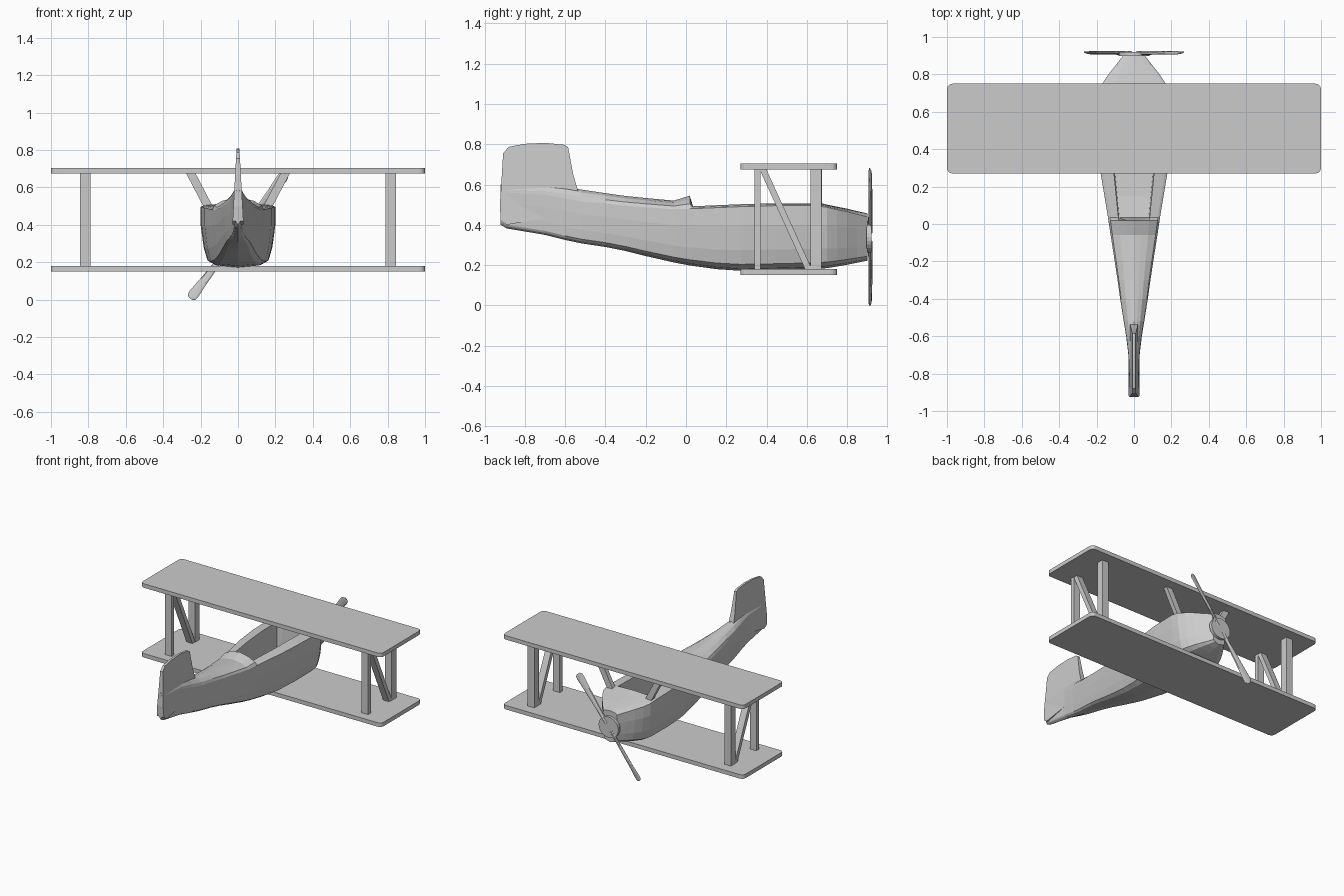
import bpy, bmesh, math
from mathutils import Vector, Matrix


def make(name, verts, faces):
    bm = bmesh.new()
    vs = [bm.verts.new(v) for v in verts]
    for f in faces:
        bm.faces.new([vs[i] for i in f])
    bmesh.ops.recalc_face_normals(bm, faces=bm.faces)
    me = bpy.data.meshes.new(name)
    bm.to_mesh(me)
    bm.free()
    ob = bpy.data.objects.new(name, me)
    bpy.context.collection.objects.link(ob)
    return ob


def loft(name, rings):
    # closed skin over equally sized rings, capped at both ends
    n = len(rings[0])
    verts = [p for r in rings for p in r]
    faces = [(k*n + i, k*n + (i+1) % n, (k+1)*n + (i+1) % n, (k+1)*n + i)
             for k in range(len(rings) - 1) for i in range(n)]
    faces += [tuple(range(n)), tuple(range((len(rings)-1)*n, len(rings)*n))]
    return make(name, verts, faces)


def bar(name, a, b, wx, wy):
    # strut with horizontal ends between two points
    def ring(p):
        return [(p[0] + sx*wx/2, p[1] + sy*wy/2, p[2])
                for sx, sy in ((-1, -1), (1, -1), (1, 1), (-1, 1))]
    return loft(name, [ring(a), ring(b)])


# Wings: rounded slabs
for name, z in (("lower_wing", 0.15), ("upper_wing", 0.674)):
    outline = []
    for cx, cy, a0 in ((0.97, 0.72, 0), (-0.97, 0.72, 90), (-0.97, 0.30, 180), (0.97, 0.30, 270)):
        for k in range(5):
            a = math.radians(a0 + k*22.5)
            outline.append((cx + 0.03*math.cos(a), cy + 0.03*math.sin(a)))
    loft(name, [[(x, y, z + h) for x, y in outline] for h in (0, 0.03)])

# Fuselage stations: y, half width, bottom z, rim z, crown z
stations = [
    (-0.92, 0.012, 0.40, 0.56, 0.60), (-0.89, 0.022, 0.382, 0.56, 0.60),
    (-0.70, 0.030, 0.35, 0.55, 0.60), (-0.60, 0.042, 0.325, 0.53, 0.59),
    (-0.52, 0.055, 0.308, 0.515, 0.575), (-0.40, 0.074, 0.29, 0.505, 0.557),
    (-0.30, 0.088, 0.27, 0.495, 0.543), (-0.20, 0.103, 0.245, 0.487, 0.533),
    (-0.06, 0.125, 0.213, 0.477, 0.520), (0.02, 0.137, 0.198, 0.48, 0.545),
    (0.035, 0.139, 0.196, 0.48, 0.30), (0.15, 0.158, 0.18, 0.485, 0.28),
    (0.27, 0.178, 0.172, 0.49, 0.27), (0.45, 0.195, 0.175, 0.495, 0.27),
    (0.63, 0.20, 0.18, 0.495, 0.27), (0.64, 0.20, 0.18, 0.495, 0.515),
    (0.70, 0.195, 0.185, 0.487, 0.50), (0.75, 0.170, 0.193, 0.475, 0.49),
    (0.80, 0.137, 0.202, 0.465, 0.48), (0.85, 0.097, 0.212, 0.452, 0.468),
    (0.90, 0.058, 0.222, 0.44, 0.457),
]
rings = []
for y, w, b, r, c in stations:
    h = r - b
    cockpit = c < r
    inner = 0.60*w
    lip = r + 0.012 if cockpit else r + 0.75*(c - r)
    half = [(0.62*w, b + 0.01), (0.82*w, b + 0.1*h), (0.92*w, b + 0.32*h),
            (w, b + 0.70*h), (w, r), (0.92*w, r + 0.5*(lip - r)), (inner, lip),
            (inner*(0.95 if cockpit else 0.5), c if cockpit else c - 0.1*(c - r))]
    section = [(0, b)] + half + [(0, c)] + [(-x, z) for x, z in reversed(half)]
    rings.append([(x, y, z) for x, z in section])
loft("fuselage", rings)

# Tail fin: side outline, thinner towards the top
fin = [(-0.535, 0.565), (-0.56, 0.65), (-0.585, 0.785), (-0.605, 0.797), (-0.70, 0.807),
       (-0.80, 0.802), (-0.88, 0.787), (-0.908, 0.755), (-0.914, 0.65), (-0.924, 0.50),
       (-0.92, 0.42), (-0.89, 0.40), (-0.60, 0.45)]
loft("tail_fin", [[(s*(0.03 - 0.055*(z - 0.4)), y, z) for y, z in fin] for s in (-1, 1)])

# Struts on both sides
for s, side in ((-1, "left"), (1, "right")):
    x = s*0.817
    bar(side + "_nose_strut", (x, 0.645, 0.175), (x, 0.645, 0.68), 0.055, 0.055)
    bar(side + "_tail_strut", (x, 0.355, 0.175), (x, 0.355, 0.68), 0.055, 0.032)
    bar(side + "_diagonal_strut", (x, 0.61, 0.175), (x, 0.38, 0.68), 0.05, 0.034)
    bar(side + "_cabin_strut", (s*0.14, 0.66, 0.46), (s*0.255, 0.66, 0.68), 0.05, 0.032)

# Propeller hub
loft("propeller_hub", [[(0.082*math.cos(math.tau*k/24), y, 0.34 + 0.078*math.sin(math.tau*k/24))
                        for k in range(24)] for y in (0.897, 0.92)])

# Propeller blades: twisted, widening to a rounded tip
tilt = math.atan2(0.335, 0.255)
for turn, name in ((0, "upper_blade"), (math.pi, "lower_blade")):
    rings = []
    for r, w, t, twist in ((0.03, 0.014, 0.010, 25), (0.15, 0.016, 0.009, 22), (0.30, 0.023, 0.007, 18),
                           (0.39, 0.029, 0.005, 14), (0.41, 0.026, 0.005, 13), (0.42, 0.013, 0.004, 12)):
        ring = []
        for k in range(8):
            a = math.tau*k/8
            p = Matrix.Rotation(math.radians(twist), 3, 'X') @ Vector((r, t*math.sin(a), w*math.cos(a)))
            p = Matrix.Rotation(-tilt - turn, 3, 'Y') @ p
            ring.append((p.x, p.y + 0.915, p.z + 0.34))
        rings.append(ring)
    loft(name, rings)
